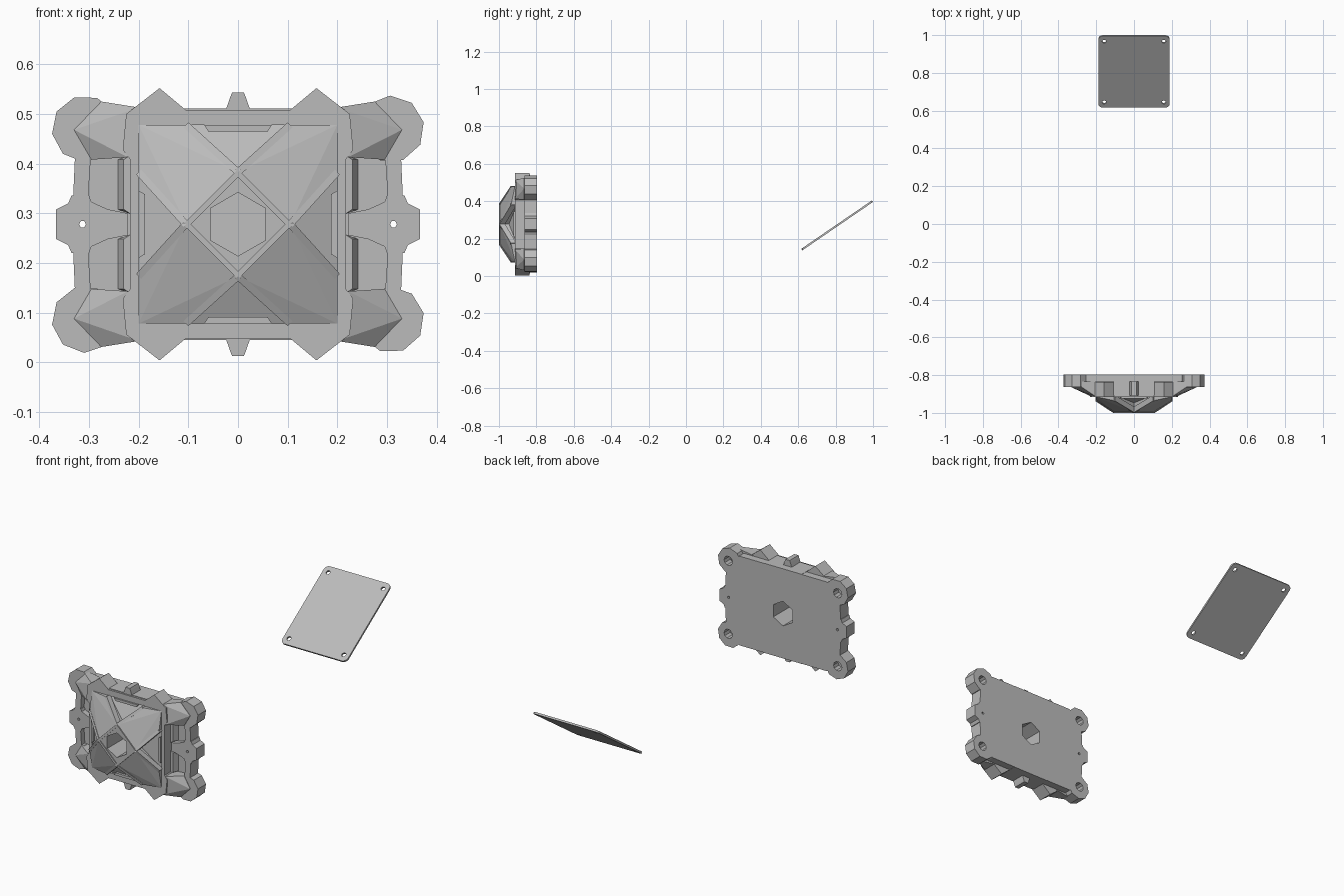
import bpy, bmesh, math
from mathutils import Vector, Matrix

if "Cube" in bpy.data.objects:
    bpy.data.objects.remove(bpy.data.objects["Cube"])

CZ = 0.278            # height of the ornament centre
FRONT, FRAME, EAR, FLOOR, BACK = -1.0, -0.915, -0.863, -0.835, -0.797

grey = bpy.data.materials.new("plain grey")
grey.use_nodes = True
grey.diffuse_color = (0.5, 0.5, 0.5, 1)
grey.node_tree.nodes["Principled BSDF"].inputs["Base Color"].default_value = (0.5, 0.5, 0.5, 1)


def finish(bm, name):
    bmesh.ops.recalc_face_normals(bm, faces=bm.faces)
    me = bpy.data.meshes.new(name)
    bm.to_mesh(me)
    bm.free()
    me.materials.append(grey)
    ob = bpy.data.objects.new(name, me)
    bpy.context.collection.objects.link(ob)
    return ob


def prism(name, outline, y0, y1, hole=None):
    """Extrude an (x, z) outline along y, optionally as a ring around a hole."""
    bm = bmesh.new()
    loops = []
    for pts in [outline] + ([hole] if hole else []):
        a, b = [[bm.verts.new((x, y, z + CZ)) for x, z in pts] for y in (y0, y1)]
        n = len(pts)
        for i in range(n):
            j = (i + 1) % n
            bm.faces.new((a[i], a[j], b[j], b[i]))
        loops.append((a, b))
    for side in (0, 1):
        if hole:
            edges = [e for e in bm.edges if all(v in loops[0][side] + loops[1][side] for v in e.verts)]
            bmesh.ops.triangle_fill(bm, edges=edges, use_beauty=True)
        else:
            bm.faces.new(loops[0][side])
    return finish(bm, name)


def hull(name, points):
    """Convex solid around (x, y, z) points."""
    bm = bmesh.new()
    for x, y, z in points:
        bm.verts.new((x, y, z + CZ))
    res = bmesh.ops.convex_hull(bm, input=bm.verts)
    bmesh.ops.delete(bm, geom=[v for v in res["geom_interior"] if v.is_valid], context="VERTS")
    bmesh.ops.dissolve_limit(bm, angle_limit=0.01, verts=bm.verts, edges=bm.edges)
    return finish(bm, name)


def ngon(cx, cz, r, n, turn=0.0):
    return [(cx + r * math.cos(turn + math.tau * i / n), cz + r * math.sin(turn + math.tau * i / n))
            for i in range(n)]


def four_way(quarter):
    """Mirror a quarter outline (from the top round to the right) in x and z."""
    right = quarter + [(x, -z) for x, z in reversed(quarter) if z]
    return right + [(-x, z) for x, z in reversed(right) if x]


def cut(target, cutters):
    for c in cutters:
        m = target.modifiers.new("cut", "BOOLEAN")
        m.operation, m.solver, m.object = "DIFFERENCE", "EXACT", c
    bpy.context.view_layer.objects.active = target
    for m in list(target.modifiers):
        bpy.ops.object.modifier_apply(modifier=m.name)


corners = [(sx, sz) for sx in (-1, 1) for sz in (-1, 1)]

# Cutters
hex_cutter = prism("hex_cutter", ngon(0, 0, 0.064, 6, math.pi / 6), -1.1, -0.7)
ear_cutters = [prism("ear_cutter", ngon(sx * 0.315, sz * 0.19, 0.024, 10), BACK - 0.045, -0.7)
               for sx, sz in corners]
pad_cutters = [prism("pad_cutter", ngon(s * 0.313, 0, 0.007, 6), -1.1, -0.7) for s in (-1, 1)]

# Back plate, with the hexagonal opening and the fixing holes
back_plate = prism("back_plate", four_way([(0.25, 0.232), (0.328, 0.19), (0.328, 0.05)]), FLOOR, BACK)
cut(back_plate, [hex_cutter] + ear_cutters + pad_cutters)

# Star-shaped frame around the raised centre
star = [(0.105, 0.23), (0.158, 0.274), (0.225, 0.222), (0.232, 0.15), (0.217, 0.13)]
opening = [(-0.2, -0.2), (0.2, -0.2), (0.2, 0.2), (-0.2, 0.2)]
prism("star_frame", four_way(star), FRAME, FLOOR - 0.002, opening)
for s in (-1, 1):
    prism("frame_rim", [(-0.108, s * 0.222), (0.108, s * 0.222), (0.108, s * 0.233), (-0.108, s * 0.233)],
          FRAME + 0.01, BACK)
    prism("end_knob", [(-0.028, s * 0.22), (0.028, s * 0.22), (0.016, s * 0.255), (0.012, s * 0.265),
                       (-0.012, s * 0.265), (-0.016, s * 0.255)], FRAME + 0.008, FLOOR)

# Corner ears with the struts that climb to the frame
for sx, sz in corners:
    ear = prism("corner_ear", ngon(sx * 0.308, sz * 0.192, 0.067, 9, 0.2 * sx), EAR, BACK)
    cut(ear, ear_cutters)
    top = [(0.2, 0.235), (0.222, 0.135)]
    low = [(0.275, 0.247), (0.33, 0.19), (0.295, 0.13)]
    hull("corner_strut", [(sx * x, FRAME, sz * z) for x, z in top] +
         [(sx * x, EAR - 0.002, sz * z) for x, z in low] +
         [(sx * x, FLOOR, sz * z) for x, z in top + low])

# Side pads and the bars joining them to the ears
for s in (-1, 1):
    shape = [(0.222, 0.022), (0.262, 0.03), (0.295, 0.045), (0.3, 0.058), (0.335, 0.058),
             (0.342, 0.042), (0.366, 0.03)]
    pad = prism("side_pad", [(s * x, z) for x, z in shape] + [(s * x, -z) for x, z in reversed(shape)],
                EAR, BACK)
    cut(pad, pad_cutters)
    for t in (-1, 1):
        prism("side_bar", [(s * x, t * z) for x, z in
                           [(0.302, 0.05), (0.332, 0.05), (0.328, 0.14), (0.296, 0.14)]], EAR, BACK)
        hull("window_lip", [(s * x, y, t * z) for y, w in ((FLOOR, 0), (EAR, -0.012))
                            for x, z in [(0.215, 0.02), (0.215, 0.14), (0.242 + w, 0.13), (0.242 + w, 0.03)]])

# Raised centre: a diamond top with a sloping panel to each corner
D, W, R = 0.105, 0.105, 0.2
diamond = [(D, 0), (0, D), (-D, 0), (0, -D)]
core = hull("centre_diamond", [(x, FRONT + 0.004, z) for x, z in diamond] +
            [(x, FLOOR, z) for x, z in diamond])
cut(core, [hex_cutter])
for sx, sz in corners:
    edge = [(0.02, D - 0.012), (D - 0.012, 0.02)]
    rim = [(W, R), (R, R), (R, W)]
    hull("corner_panel", [(sx * x, FRONT + 0.004, sz * z) for x, z in [(0, D), (D, 0)]] +
         [(sx * x, FRAME - (0.02 if x != z else 0), sz * z) for x, z in rim] +
         [(sx * x, FLOOR, sz * z) for x, z in [(0, D), (D, 0)] + rim])

# Sunken triangles between the panels, each with a raised ledge, and ribs along their edges
for k in range(4):
    turn = Matrix.Rotation(k * math.pi / 2, 3, "Y")

    def place(pts):
        return [tuple(turn @ Vector(p)) for p in pts]

    hull("sunken_triangle", place([(0, -0.955, D - 0.02)] + [(s * 0.11, y, R) for s in (-1, 1)
                                  for y in (FRAME + 0.01, FLOOR)] + [(0, FLOOR, D - 0.02)]))
    hull("triangle_ledge", place([(s * x, y, z) for s in (-1, 1) for y in (FRAME - 0.008, FLOOR)
                                  for x, z in ((0.068, 0.2), (0.06, 0.187))]))
    for s in (-1, 1):
        hull("rib", place([(s * (x + d), y + b, z - d) for x, y, z in ((0, FRONT, D), (W, FRAME - 0.022, R))
                           for d in (-0.005, 0.005) for b in (0, 0.03)]))
    hull("diamond_rib", place([(x + d, FRONT + b, z + d) for x, z in ((0, D), (D, 0))
                               for d in (-0.005, 0.003) for b in (0, 0.02)]))

# Separate tilted cover plate with rounded corners and four screw holes
cover = prism("cover_plate", [(sx * 0.165 + x, sz * 0.205 + z) for sx, sz, q in
                              ((1, 1, 0), (-1, 1, 1), (-1, -1, 2), (1, -1, 3))
                              for x, z in [(0.024 * math.cos(a), 0.024 * math.sin(a)) for a in
                                           [(q + i / 4) * math.pi / 2 for i in range(5)]]], -0.005, 0.005)
screw_cutters = [prism("screw_cutter", ngon(sx * 0.158, sz * 0.195, 0.011, 10), -0.1, 0.1) for sx, sz in corners]
cut(cover, screw_cutters)
pivot = Matrix.Translation((0, 0.808, 0.271))
cover.data.transform(pivot @ Matrix.Rotation(math.radians(-55.6), 4, "X") @ Matrix.Translation((0, 0, -CZ)))

# Remove the cutters
for c in [hex_cutter] + ear_cutters + pad_cutters + screw_cutters:
    bpy.data.objects.remove(c)
